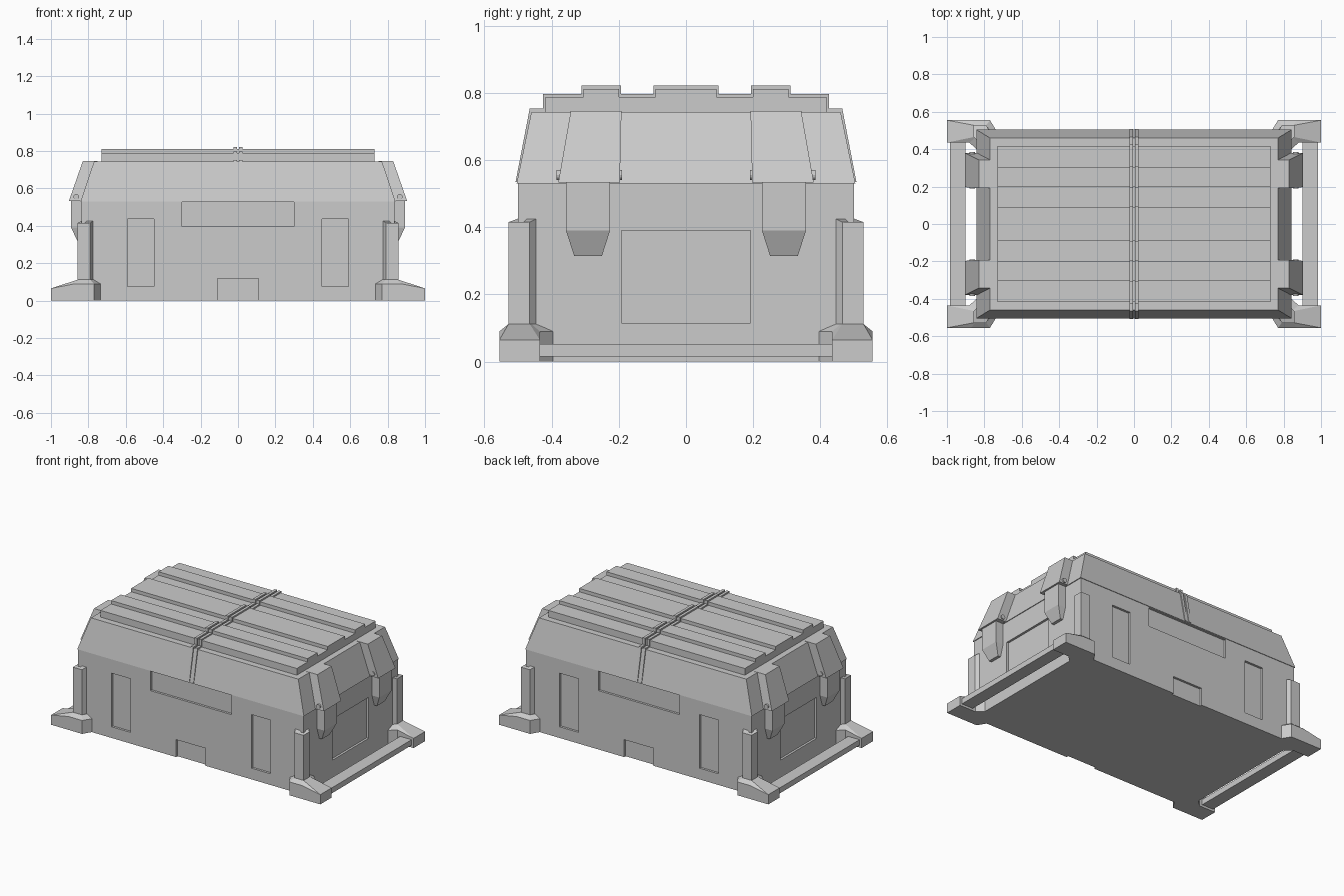
import bpy, bmesh, math
from mathutils import Vector

if "Cube" in bpy.data.objects:
    bpy.data.objects.remove(bpy.data.objects["Cube"])

grey = bpy.data.materials.new("plain_grey")
grey.diffuse_color = (0.6, 0.6, 0.6, 1)
grey.use_nodes = True
grey.node_tree.nodes["Principled BSDF"].inputs["Base Color"].default_value = grey.diffuse_color


def finish(name, bm):
    bmesh.ops.recalc_face_normals(bm, faces=bm.faces)
    me = bpy.data.meshes.new(name)
    bm.to_mesh(me)
    bm.free()
    ob = bpy.data.objects.new(name, me)
    bpy.context.collection.objects.link(ob)
    me.materials.append(grey)
    return ob


def add_loft(bm, rings):
    """Skin between matching rings of points and cap both ends."""
    vs = [[bm.verts.new(p) for p in r] for r in rings]
    n = len(vs[0])
    for a, b in zip(vs, vs[1:]):
        for i in range(n):
            j = (i + 1) % n
            bm.faces.new((a[i], a[j], b[j], b[i]))
    bm.faces.new(vs[0][::-1])
    bm.faces.new(vs[-1])


def loft(name, *rings):
    bm = bmesh.new()
    add_loft(bm, rings)
    return finish(name, bm)


def rect(x0, x1, y0, y1, z):
    return [(x0, y0, z), (x1, y0, z), (x1, y1, z), (x0, y1, z)]


def box_rings(x0, x1, y0, y1, z0, z1):
    return rect(x0, x1, y0, y1, z0), rect(x0, x1, y0, y1, z1)


def mirror(ob, x=True, y=True):
    m = ob.modifiers.new("mirror", 'MIRROR')
    m.use_axis[0], m.use_axis[1] = x, y


# body with shallow recessed panels on all four sides
body = loft("body", *box_rings(-0.837, 0.837, -0.5, 0.5, 0, 0.53))
bm = bmesh.new()
D = 0.015
for s in (-1, 1):
    y0, y1 = sorted((s * (0.5 - D), s * 0.55))
    for x0, x1, z0, z1 in ((-0.3, 0.3, 0.395, 0.526), (-0.11, 0.11, -0.05, 0.117),
                           (-0.59, -0.45, 0.075, 0.435), (0.45, 0.59, 0.075, 0.435)):
        add_loft(bm, box_rings(x0, x1, y0, y1, z0, z1))
    x0, x1 = sorted((s * (0.837 - D), s * 0.9))
    add_loft(bm, box_rings(x0, x1, -0.192, 0.192, 0.115, 0.39))
cutter = finish("panel_cutter", bm)
cutter.hide_render = True
cutter.hide_viewport = True
cut = body.modifiers.new("panels", 'BOOLEAN')
cut.operation, cut.object, cut.solver = 'DIFFERENCE', cutter, 'EXACT'

# sloped lid
loft("lid", rect(-0.842, 0.842, -0.504, 0.504, 0.53),
     rect(-0.77, 0.77, -0.46, 0.46, 0.743))


# ribbed top plate: one stepped profile along x
def symmetric(half):
    return half + [(-y, z) for y, z in reversed(half)]


def extrude_x(name, prof, x0, x1):
    return loft(name, *[[(x, y, z) for y, z in prof] for x in (x0, x1)])


extrude_x("ribbed_top", symmetric([
    (0.418, 0.735), (0.418, 0.788), (0.305, 0.788), (0.305, 0.811), (0.2, 0.811),
    (0.2, 0.788), (0.091, 0.788), (0.091, 0.811)]), -0.73, 0.73)

# centre strap: two thin ribs following the lid, with a groove between
strap = symmetric([
    (0.507, 0.535), (0.465, 0.753), (0.425, 0.753), (0.425, 0.797), (0.311, 0.797),
    (0.311, 0.821), (0.194, 0.821), (0.194, 0.797), (0.097, 0.797), (0.097, 0.821)])
mirror(extrude_x("centre_strap", strap, 0.006, 0.025), y=False)


# corner posts wrapping the body edges
def corner(a, b, z_out, z_in, ox, oy, ch_x, ch_y):
    """Footprint around a corner: outer points use z_out, inner use z_in."""
    return [(ch_x, 0.48, z_in), (a, oy, z_out), (ox, oy, z_out),
            (ox, b, z_out), (0.82, ch_y, z_in), (0.82, 0.48, z_in)]


post = [corner(0.79, 0.465, z, z2, 0.857, 0.528, 0.765, 0.43)
        for z, z2 in ((0.08, 0.08), (0.415, 0.433))]
mirror(loft("corner_post", *post))

# feet: flared pads sloping up to the posts
pad = [(0.73, 0.49), (0.77, 0.555), (0.87, 0.555), (1.0, 0.555),
       (1.0, 0.435), (0.88, 0.435), (0.82, 0.38), (0.82, 0.49)]
pad_top = [(x, y, 0.065 if x > 0.95 else 0.09) for x, y in pad]
cap = [(0.765, 0.49), (0.79, 0.528), (0.85, 0.528), (0.857, 0.528),
       (0.857, 0.465), (0.85, 0.46), (0.82, 0.43), (0.82, 0.49)]
mirror(loft("foot", [(x, y, 0) for x, y in pad], pad_top,
            [(x, y, 0.112) for x, y in cap]))

# carry rails joining the feet at each end
mirror(loft("end_rail", *box_rings(0.9, 0.985, -0.45, 0.45, 0.015, 0.052)), y=False)

# latches: sloped upper plate, hanging tongue and hinge pin
mirror(loft("latch_plate", rect(0.82, 0.904, 0.197, 0.38, 0.533),
            rect(0.75, 0.83, 0.192, 0.343, 0.745)))
mirror(loft("latch_tongue", rect(0.82, 0.857, 0.25, 0.333, 0.315),
            rect(0.82, 0.892, 0.226, 0.357, 0.39), rect(0.82, 0.892, 0.226, 0.357, 0.54)))
pin = [[(0.865 + 0.015 * math.cos(i * math.pi / 6), y,
         0.555 + 0.015 * math.sin(i * math.pi / 6)) for i in range(12)]
       for y in (0.19, 0.386)]
mirror(loft("latch_pin", *pin))
